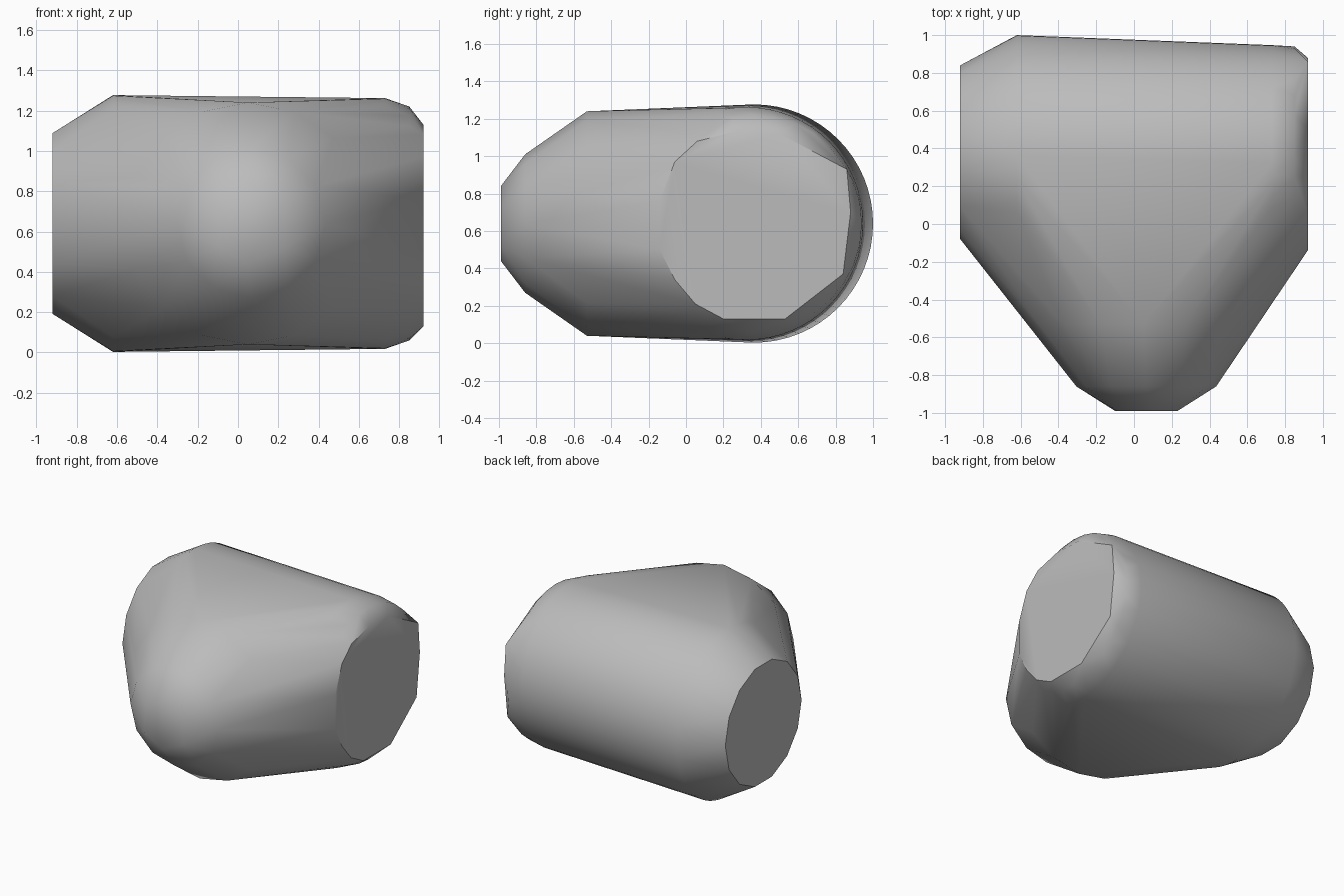
import bpy, bmesh
from math import sin, cos, tau

cube = bpy.data.objects.get("Cube")
if cube:
    bpy.data.objects.remove(cube)

MID = 0.64  # height of every axis


def side_ring(x, y, r, n):
    """Circle round the sideways axis."""
    return [(x, y + r * cos(tau * i / n), MID + r * sin(tau * i / n)) for i in range(n)]


def nose_ring(y, x, r, n):
    """Circle round the front-to-back axis."""
    return [(x + r * cos(tau * i / n), y, MID + r * sin(tau * i / n)) for i in range(n)]


# Barrel with a chamfer at each end
points = side_ring(-0.92, 0.38, 0.46, 14)
points += side_ring(-0.62, 0.363, 0.637, 64)
points += side_ring(0.73, 0.325, 0.622, 64)
points += side_ring(0.85, 0.36, 0.58, 32)

# Irregular flat cap on the left end
cap = [(-0.14, 0.76), (-0.14, 0.5), (-0.06, 0.34), (0.05, 0.21), (0.2, 0.13), (0.53, 0.13),
       (0.84, 0.37), (0.88, 0.7), (0.86, 0.93), (0.5, 1.12), (0.26, 1.13), (0.06, 1.08), (-0.06, 0.97)]
points += [(0.92, y, z) for y, z in cap]

# Tapered nose ending in a small hexagon
points += nose_ring(-0.53, 0.05, 0.6, 16)
points += nose_ring(-0.86, 0.065, 0.37, 12)
tip = [(-0.1, 0.53), (-0.09, 0.73), (0.1, 0.84), (0.23, 0.73), (0.23, 0.52), (0.05, 0.44)]
points += [(x, -0.99, z) for x, z in tip]

# Wrap one skin round all the rings
bm = bmesh.new()
for p in points:
    bm.verts.new(p)
hull = bmesh.ops.convex_hull(bm, input=bm.verts[:])
loose = {g for g in hull["geom_interior"] + hull["geom_unused"] if isinstance(g, bmesh.types.BMVert)}
bmesh.ops.delete(bm, geom=[v for v in loose if v.is_valid and not v.link_faces], context="VERTS")
bmesh.ops.dissolve_limit(bm, angle_limit=0.01, verts=bm.verts[:], edges=bm.edges[:])
bmesh.ops.recalc_face_normals(bm, faces=bm.faces[:])
mesh = bpy.data.meshes.new("rounded_body")
bm.to_mesh(mesh)
bm.free()

body = bpy.data.objects.new("rounded_body", mesh)
bpy.context.collection.objects.link(body)

# Plain grey finish
grey = bpy.data.materials.new("plain_grey")
grey.use_nodes = True
colour = (0.5, 0.5, 0.5, 1)
grey.diffuse_color = colour
grey.node_tree.nodes["Principled BSDF"].inputs["Base Color"].default_value = colour
mesh.materials.append(grey)

bpy.ops.object.select_all(action="DESELECT")
body.select_set(True)
bpy.context.view_layer.objects.active = body
bpy.ops.object.shade_smooth_by_angle(angle=0.65)
